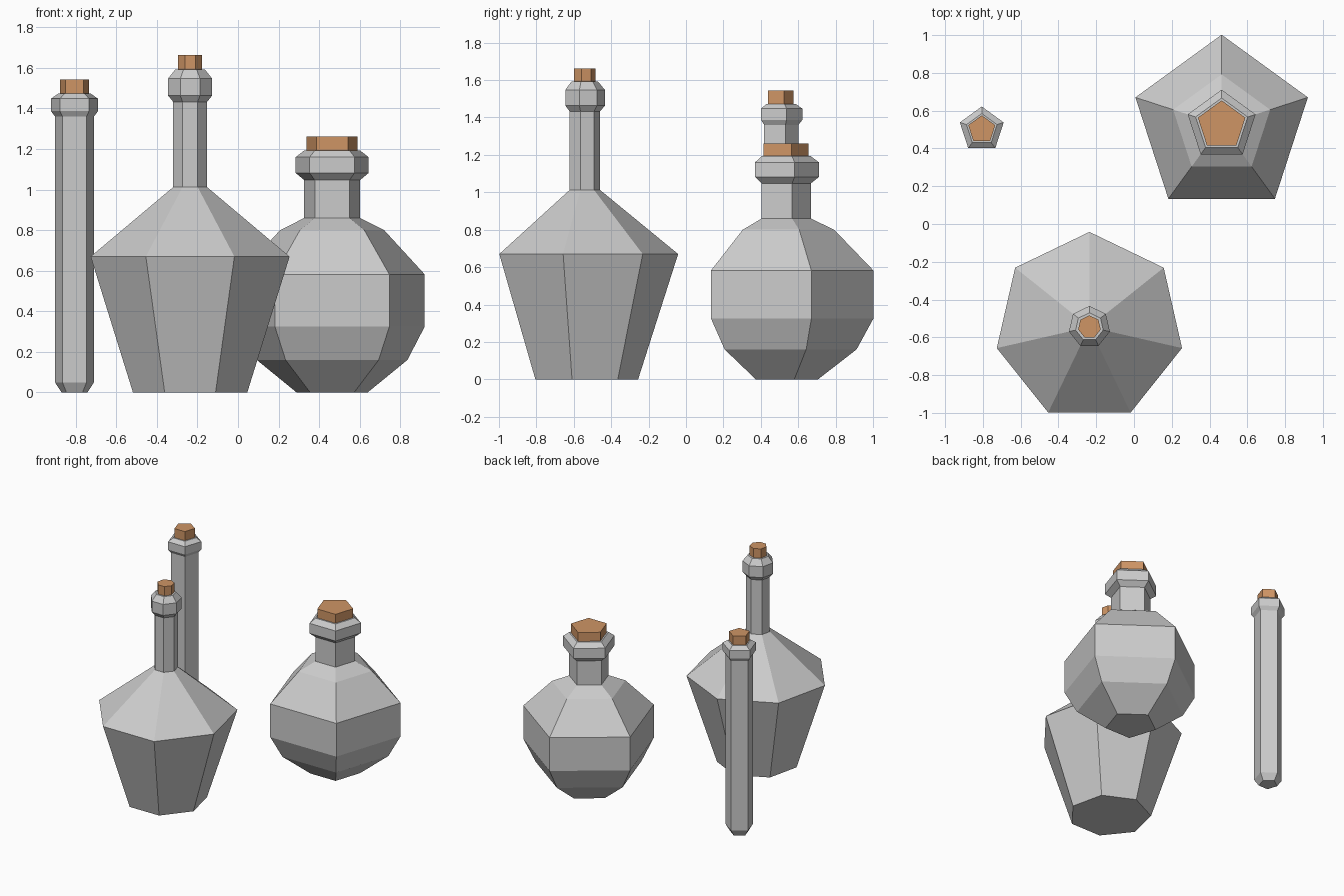
import bpy, bmesh
from math import sin, cos, tau

if "Cube" in bpy.data.objects:
    bpy.data.objects.remove(bpy.data.objects["Cube"])

cork_mat = bpy.data.materials.new("cork")
cork_mat.diffuse_color = (0.62, 0.30, 0.13, 1)
cork_mat.use_nodes = True
cork_mat.node_tree.nodes["Principled BSDF"].inputs["Base Color"].default_value = cork_mat.diffuse_color


def lathe(name, sides, centre, profile, material=None):
    """Capped flat-faced solid from (radius, z) rings, one corner facing +y."""
    bm = bmesh.new()
    rings = [[bm.verts.new((r * sin(-tau * i / sides), r * cos(tau * i / sides), z))
              for i in range(sides)] for r, z in profile]
    for a, b in zip(rings, rings[1:]):
        for i in range(sides):
            j = (i + 1) % sides
            bm.faces.new((a[i], a[j], b[j], b[i]))
    bm.faces.new(rings[0][::-1])
    bm.faces.new(rings[-1])
    bmesh.ops.recalc_face_normals(bm, faces=bm.faces)
    mesh = bpy.data.meshes.new(name)
    bm.to_mesh(mesh)
    bm.free()
    if material:
        mesh.materials.append(material)
    obj = bpy.data.objects.new(name, mesh)
    obj.location = (*centre, 0)
    bpy.context.collection.objects.link(obj)


def bottle(name, sides, centre, profile, cork_radius, cork_top):
    """Glass body with its cork sitting on the lip."""
    lathe(name, sides, centre, profile)
    lip = profile[-1][1]
    lathe(name + "_cork", sides, centre,
          [(cork_radius, lip), (cork_radius, cork_top)], cork_mat)


# Round-bellied flask
bottle("round_flask", 5, (0.464, 0.522),
       [(0.184, 0), (0.39, 0.16), (0.48, 0.325), (0.48, 0.582), (0.27, 0.80),
        (0.145, 0.86), (0.145, 1.047), (0.189, 1.082), (0.189, 1.16), (0.145, 1.193)],
       0.132, 1.262)

# Tall-necked conical flask
bottle("conical_flask", 7, (-0.236, -0.545),
       [(0.289, 0), (0.503, 0.67), (0.086, 1.012), (0.086, 1.433),
        (0.111, 1.463), (0.111, 1.548), (0.075, 1.592)],
       0.061, 1.663)

# Slim test tube
bottle("test_tube", 5, (-0.806, 0.5),
       [(0.067, 0), (0.101, 0.05), (0.101, 1.36), (0.122, 1.387),
        (0.122, 1.448), (0.085, 1.473)],
       0.075, 1.543)
